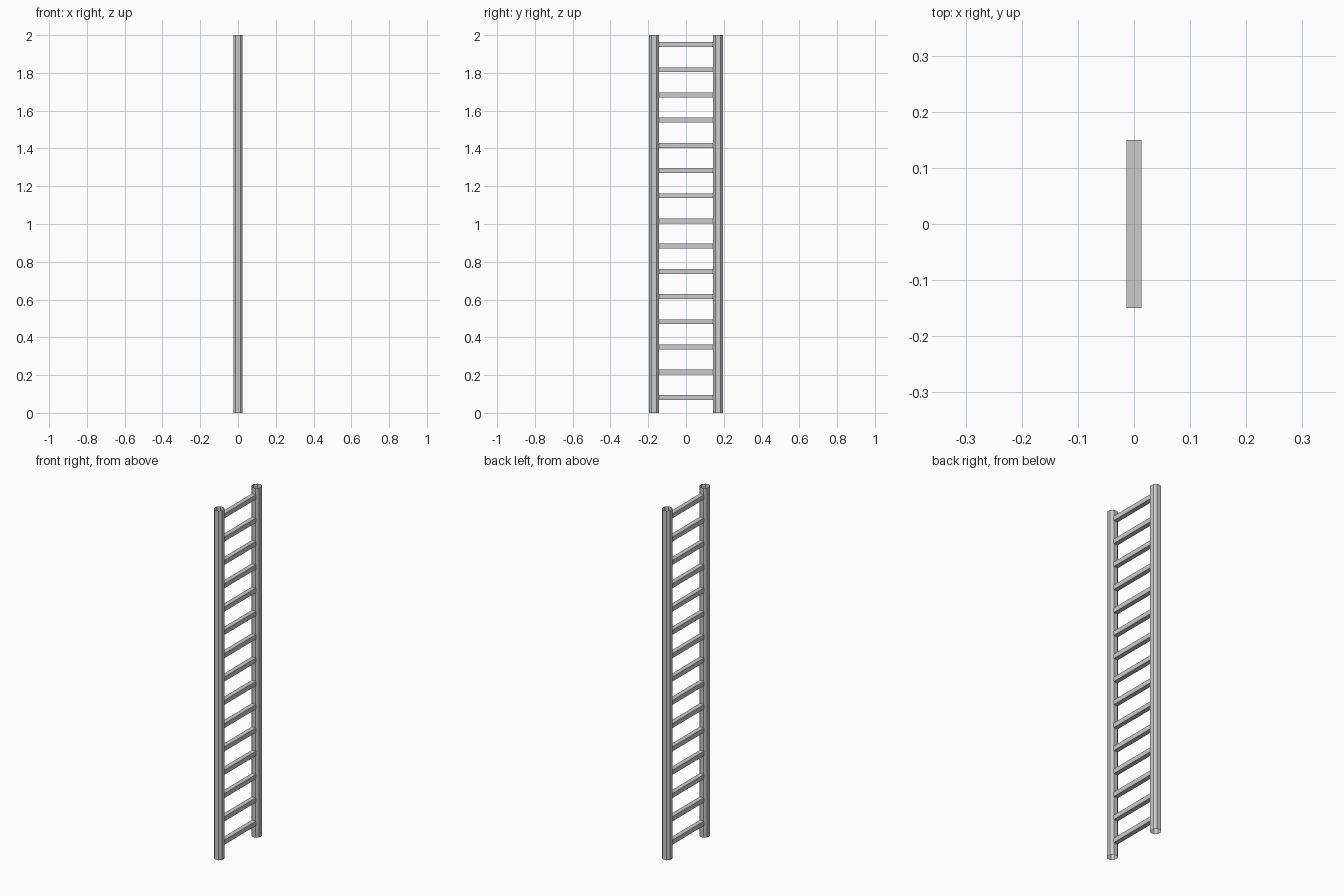
import bpy

if "Cube" in bpy.data.objects:
    bpy.data.objects.remove(bpy.data.objects["Cube"])

HEIGHT = 2.0
RAIL_Y = 0.169
HX, HY, CH = 0.025, 0.026, 0.013   # rail half sizes and corner chamfer
RUNGS = 15
FIRST_Z, LAST_Z = 0.082, 1.95


def add_mesh(name, verts, faces):
    me = bpy.data.meshes.new(name)
    me.from_pydata(verts, [], faces)
    me.update()
    ob = bpy.data.objects.new(name, me)
    bpy.context.collection.objects.link(ob)
    return ob


# Side rails: eight-sided tubes, open at both ends
profile = [(HX, -HY + CH), (HX, HY - CH), (HX - CH, HY), (-HX + CH, HY),
           (-HX, HY - CH), (-HX, -HY + CH), (-HX + CH, -HY), (HX - CH, -HY)]
n = len(profile)
for name, side in (("left_rail", -1), ("right_rail", 1)):
    verts = [(x, y, z) for z in (0, HEIGHT) for x, y in profile]
    faces = [(i, (i + 1) % n, n + (i + 1) % n, n + i) for i in range(n)]
    rail = add_mesh(name, verts, faces)
    rail.location.y = side * RAIL_Y

# Rungs: square bars reaching into the rails
for i in range(RUNGS):
    z = FIRST_Z + (LAST_Z - FIRST_Z) * i / (RUNGS - 1)
    bpy.ops.mesh.primitive_cube_add(size=1, location=(0, 0, z))
    rung = bpy.context.object
    rung.name = f"rung_{i + 1}"
    rung.scale = (0.026, 0.30, 0.026)
